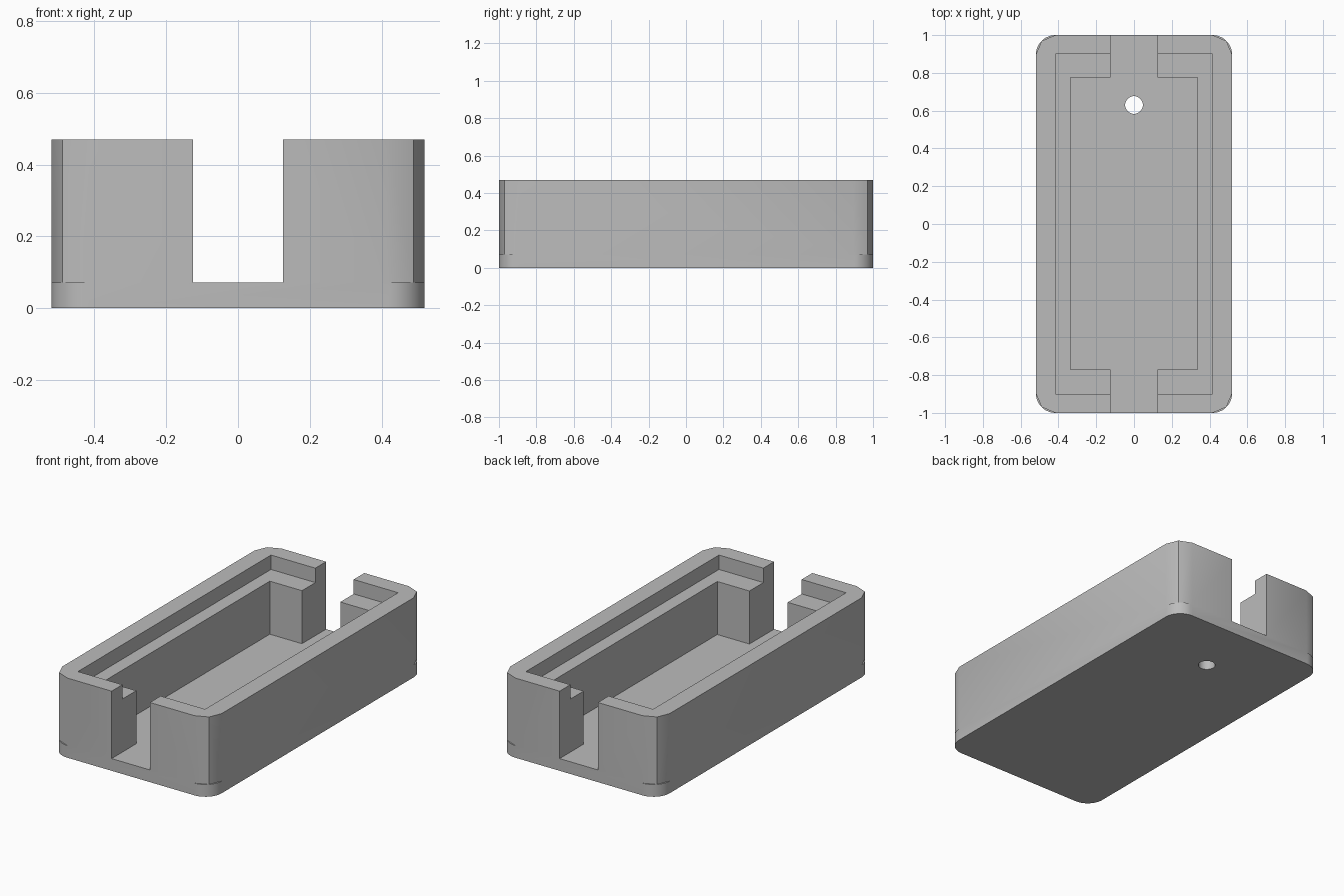
import bpy, bmesh, math

if "Cube" in bpy.data.objects:
    bpy.data.objects.remove(bpy.data.objects["Cube"], do_unlink=True)

HALF_X, HALF_Y, HEIGHT = 0.52, 1.0, 0.47
FLOOR, LEDGE, RADIUS = 0.072, 0.385, 0.105

grey = bpy.data.materials.new("plain grey")
grey.use_nodes = True
colour = (0.5, 0.5, 0.5, 1)
grey.diffuse_color = colour
grey.node_tree.nodes["Principled BSDF"].inputs["Base Color"].default_value = colour


def prism(name, points, z0, z1):
    """Extrude a flat outline from z0 up to z1."""
    bm = bmesh.new()
    face = bm.faces.new([bm.verts.new((x, y, z0)) for x, y in points])
    top = bmesh.ops.extrude_face_region(bm, geom=[face])["geom"]
    verts = [v for v in top if isinstance(v, bmesh.types.BMVert)]
    bmesh.ops.translate(bm, verts=verts, vec=(0, 0, z1 - z0))
    bmesh.ops.recalc_face_normals(bm, faces=bm.faces)
    mesh = bpy.data.meshes.new(name)
    bm.to_mesh(mesh)
    bm.free()
    mesh.materials.append(grey)
    obj = bpy.data.objects.new(name, mesh)
    bpy.context.collection.objects.link(obj)
    return obj


def arc(cx, cy, r, start, sweep, steps):
    angles = [start + sweep * i / steps for i in range(steps + 1)]
    return [(cx + r * math.cos(a), cy + r * math.sin(a)) for a in angles]


def rounded(steps):
    """Outline of the case with the given number of sides per corner."""
    points = []
    for i, (sx, sy) in enumerate([(1, 1), (-1, 1), (-1, -1), (1, -1)]):
        points += arc(sx * (HALF_X - RADIUS), sy * (HALF_Y - RADIUS),
                      RADIUS, i * math.pi / 2, math.pi / 2, steps)
    return points


def rect(x, y0, y1):
    return [(-x, y0), (x, y0), (x, y1), (-x, y1)]


def combine(target, tool, operation):
    mod = target.modifiers.new(tool.name, "BOOLEAN")
    mod.object, mod.operation, mod.solver = tool, operation, "EXACT"
    bpy.context.view_layer.objects.active = target
    bpy.ops.object.modifier_apply(modifier=mod.name)
    bpy.data.objects.remove(tool, do_unlink=True)


# Walls with faceted corners, standing on a rounder base slab
case = prism("case_tray", rounded(2), 0, HEIGHT)
combine(case, prism("base_slab", rounded(12), 0, FLOOR), "UNION")

# Lid recess, main cavity, end slots and the floor hole
over = HEIGHT + 0.1
combine(case, prism("lid_recess", rect(0.415, -0.9, 0.9), LEDGE, over), "DIFFERENCE")
combine(case, prism("cavity", rect(0.335, -0.77, 0.775), FLOOR, over), "DIFFERENCE")
combine(case, prism("end_slots", rect(0.125, -1.1, 1.1), FLOOR, over), "DIFFERENCE")
hole = arc(0, 0.63, 0.047, 0, 2 * math.pi, 32)[:-1]
combine(case, prism("floor_hole", hole, -0.1, 0.2), "DIFFERENCE")

# Smooth the corner curves and keep the hard edges
bpy.ops.object.select_all(action="DESELECT")
case.select_set(True)
bpy.context.view_layer.objects.active = case
bpy.ops.object.shade_smooth_by_angle(angle=math.radians(30))
